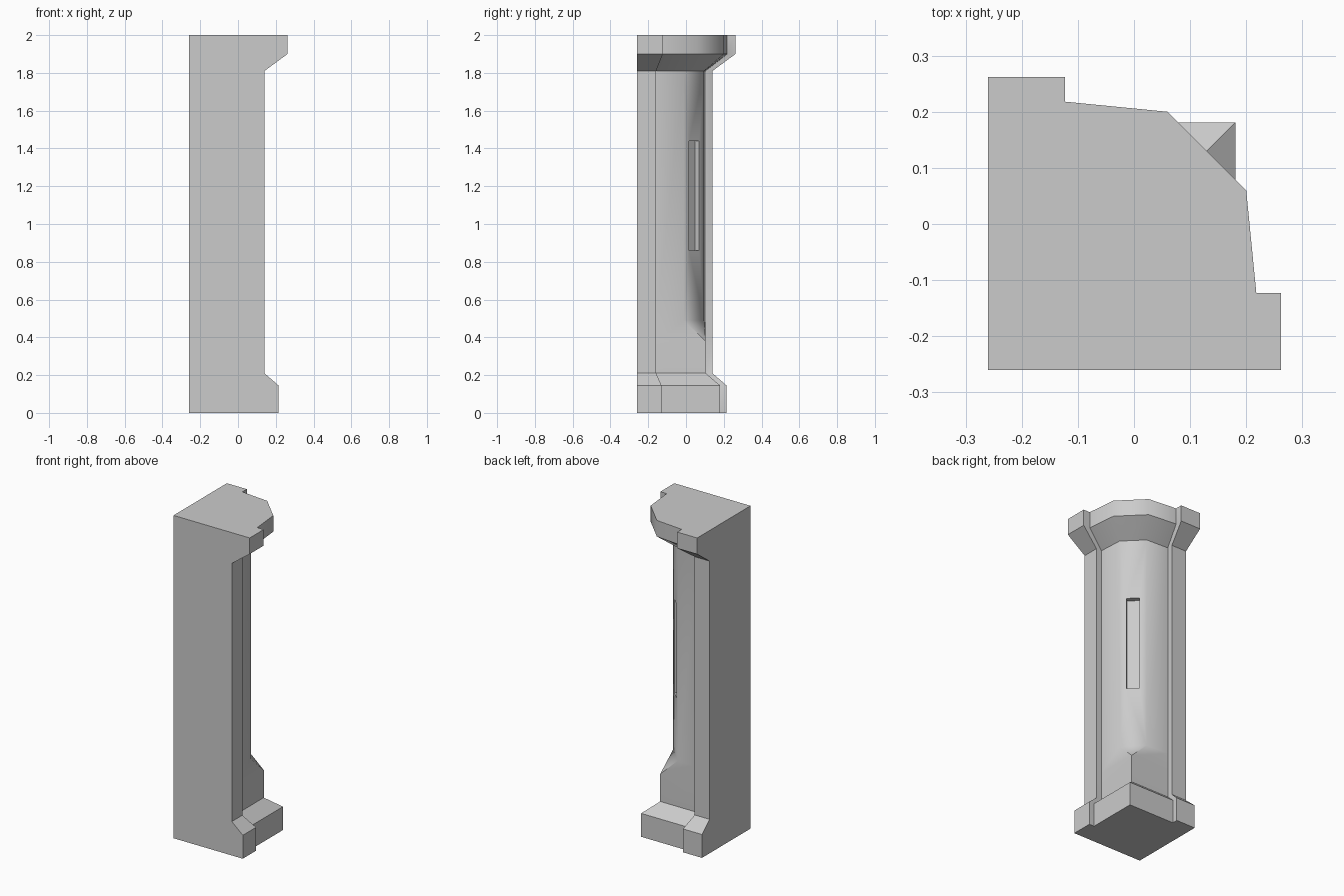
import bpy, bmesh, math

if "Cube" in bpy.data.objects:
    bpy.data.objects.remove(bpy.data.objects["Cube"])

W = -0.26  # the two flat back walls

# Levels: z, strip reach, strip inner edge, body reach, body chamfer point
LEVELS = [
    (0.00, 0.215, -0.13, 0.181, (0.181, 0.181)),
    (0.145, 0.215, -0.13, 0.181, (0.181, 0.181)),
    (0.21, 0.14, -0.158, 0.104, (0.104, 0.104)),
    (0.38, 0.14, -0.158, 0.104, (0.104, 0.104)),
    (0.49, 0.14, -0.158, 0.104, (-0.011, 0.096)),
    (1.81, 0.14, -0.158, 0.104, (-0.011, 0.096)),
    (1.90, 0.262, -0.123, 0.218, (0.06, 0.20)),
    (2.00, 0.262, -0.123, 0.218, (0.06, 0.20)),
]


def outline(strip, edge, body, chamfer):
    """Counter-clockwise section, mirrored across the diagonal."""
    half = [(W, strip), (edge, strip), (edge, body), chamfer]
    ring = [(W, W)] + half + [(y, x) for x, y in reversed(half)]
    return ring[::-1]


# Corner column: lofted sections
bm = bmesh.new()
rings = [[bm.verts.new((x, y, z)) for x, y in outline(s, e, b, c)]
         for z, s, e, b, c in LEVELS]
n = len(rings[0])
for lo, hi in zip(rings, rings[1:]):
    for i in range(n):
        j = (i + 1) % n
        bm.faces.new((lo[i], lo[j], hi[j], hi[i]))
bm.faces.new(rings[0][::-1])
bm.faces.new(rings[-1])
bmesh.ops.remove_doubles(bm, verts=bm.verts, dist=1e-5)
bmesh.ops.recalc_face_normals(bm, faces=bm.faces)
mesh = bpy.data.meshes.new("corner_column")
bm.to_mesh(mesh)
bm.free()
column = bpy.data.objects.new("corner_column", mesh)
bpy.context.collection.objects.link(column)

# Recessed slot in the diagonal face
bpy.ops.mesh.primitive_cube_add(size=1, location=(0.0425, 0.0425, 1.15),
                                rotation=(0, 0, math.radians(45)))
cutter = bpy.context.object
cutter.name = "slot_cutter"
cutter.scale = (0.06, 0.074, 0.58)
cutter.hide_render = True

bpy.ops.object.select_all(action='DESELECT')
column.select_set(True)
bpy.context.view_layer.objects.active = column
cut = column.modifiers.new("slot", 'BOOLEAN')
cut.operation = 'DIFFERENCE'
cut.solver = 'EXACT'
cut.object = cutter
bpy.ops.object.modifier_apply(modifier=cut.name)
bpy.data.objects.remove(cutter, do_unlink=True)

# Soft shading across the shaft, hard edges elsewhere
column.select_set(True)
bpy.ops.object.shade_smooth_by_angle(angle=math.radians(44))
